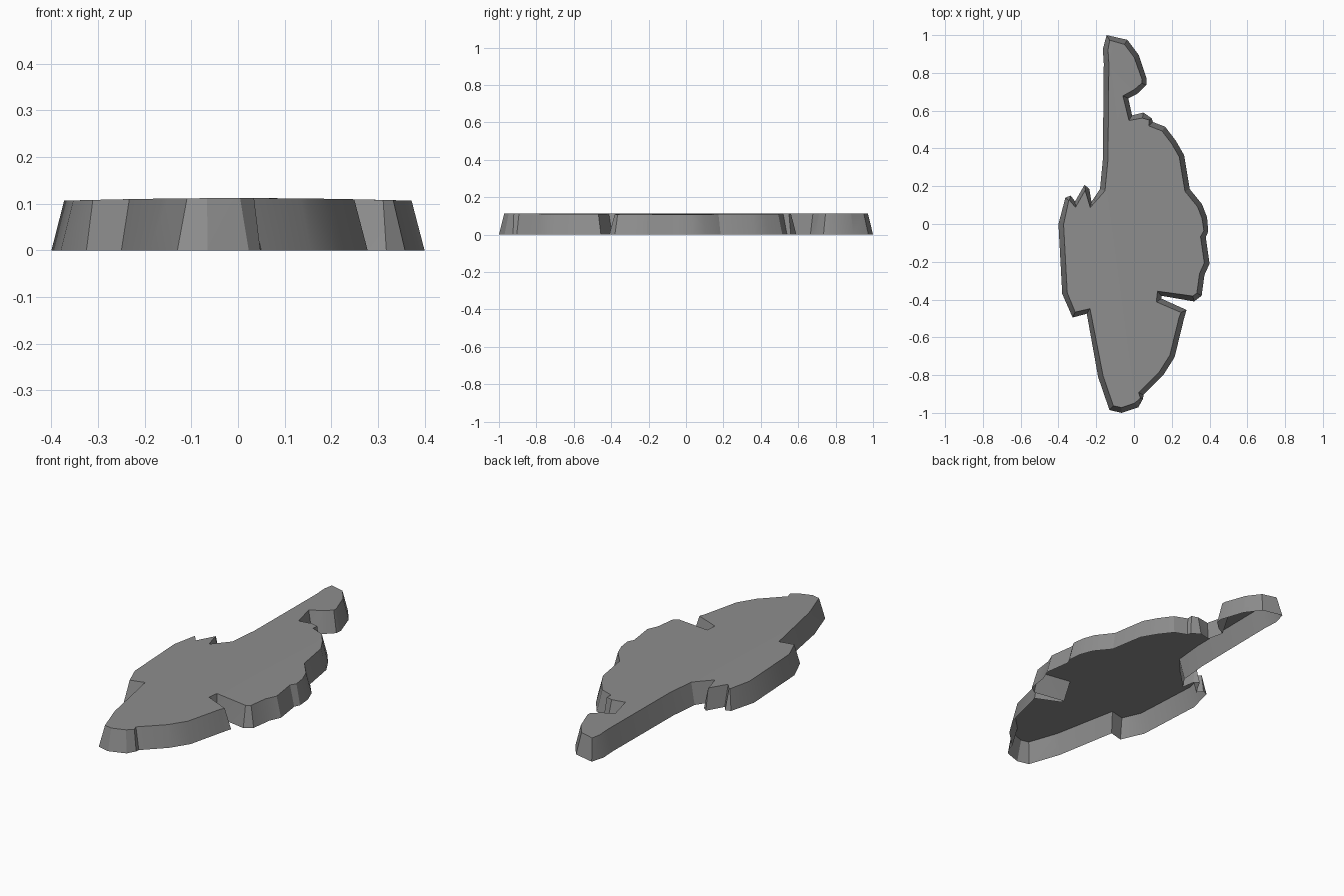
import bpy, bmesh
from math import radians
from mathutils import Vector

if "Cube" in bpy.data.objects:
    bpy.data.objects.remove(bpy.data.objects["Cube"])

# Footprint of the slab, clockwise from the north tip
OUTLINE = [
    (-.145, 1), (-.035, .975), (.025, .895), (.067, .77), (.065, .735), (.018, .69), (-.03, .665),
    (-.01, .575), (.05, .59), (.093, .56), (.1, .54), (.165, .515), (.222, .44), (.265, .365),
    (.295, .185), (.36, .105), (.387, .035), (.393, -.04), (.38, -.07), (.4, -.21),
    (.373, -.27), (.358, -.38), (.318, -.41), (.145, -.38), (.145, -.395), (.278, -.455),
    (.265, -.5), (.215, -.705), (.155, -.8), (.05, -.905), (.048, -.925), (.023, -.97),
    (-.065, -1), (-.13, -.985), (-.19, -.81), (-.25, -.475), (-.325, -.495), (-.38, -.37),
    (-.4, 0), (-.363, .14), (-.335, .15), (-.312, .12), (-.262, .207), (-.237, .187), (-.225, .118),
    (-.18, .185), (-.165, .34), (-.16, .85), (-.165, .925)]
INSET = .027


def inset_point(pts, i):
    """Inward offset of a counter-clockwise outline point, eased on tiny bumps."""
    p = pts[i]
    e1, e2 = p - pts[i - 1], pts[(i + 1) % len(pts)] - p
    d1, d2 = e1.normalized(), e2.normalized()
    n1, n2 = Vector((-d1.y, d1.x)), Vector((-d2.y, d2.x))
    m = (n1 + n2).normalized()
    convex = d1.x * d2.y - d1.y * d2.x > 0
    dist = min(INSET, .7 * min(e1.length, e2.length)) if convex else INSET
    return p + m * dist / max(m.dot(n1), .85)


pts = [Vector(p) for p in reversed(OUTLINE)]
n = len(pts)
bm = bmesh.new()

# Sloping side walls and top plate, open underneath
low = [bm.verts.new((p.x, p.y, 0)) for p in pts]
high = [bm.verts.new((*inset_point(pts, i), .11)) for i in range(n)]
for i in range(n):
    j = (i + 1) % n
    bm.faces.new((low[i], low[j], high[j], high[i]))
bm.faces.new(high)
bm.normal_update()

# Slight crown along the length of the top
for x in (-.15, 0, .15):
    faces = [f for f in bm.faces if f.normal.z > .9]
    edges = list({e for f in faces for e in f.edges})
    verts = list({v for f in faces for v in f.verts})
    bmesh.ops.bisect_plane(bm, geom=verts + edges + faces, plane_co=(x, 0, 0),
                           plane_no=(1, 0, 0), dist=1e-4)
    bm.normal_update()
for v in bm.verts:
    if v.co.z > .05:
        v.co.z = .112 - .04 * v.co.x ** 2
bmesh.ops.triangulate(bm, faces=[f for f in bm.faces if len(f.verts) > 4])

mesh = bpy.data.meshes.new("island_slab")
bm.to_mesh(mesh)
bm.free()
slab = bpy.data.objects.new("island_slab", mesh)
bpy.context.collection.objects.link(slab)
bpy.context.view_layer.objects.active = slab
slab.select_set(True)
bpy.ops.object.shade_smooth_by_angle(angle=radians(25))

# Dark grey stone
stone = bpy.data.materials.new("dark_stone")
stone.diffuse_color = (.27, .27, .27, 1)
stone.use_nodes = True
stone.node_tree.nodes["Principled BSDF"].inputs["Base Color"].default_value = stone.diffuse_color
mesh.materials.append(stone)
